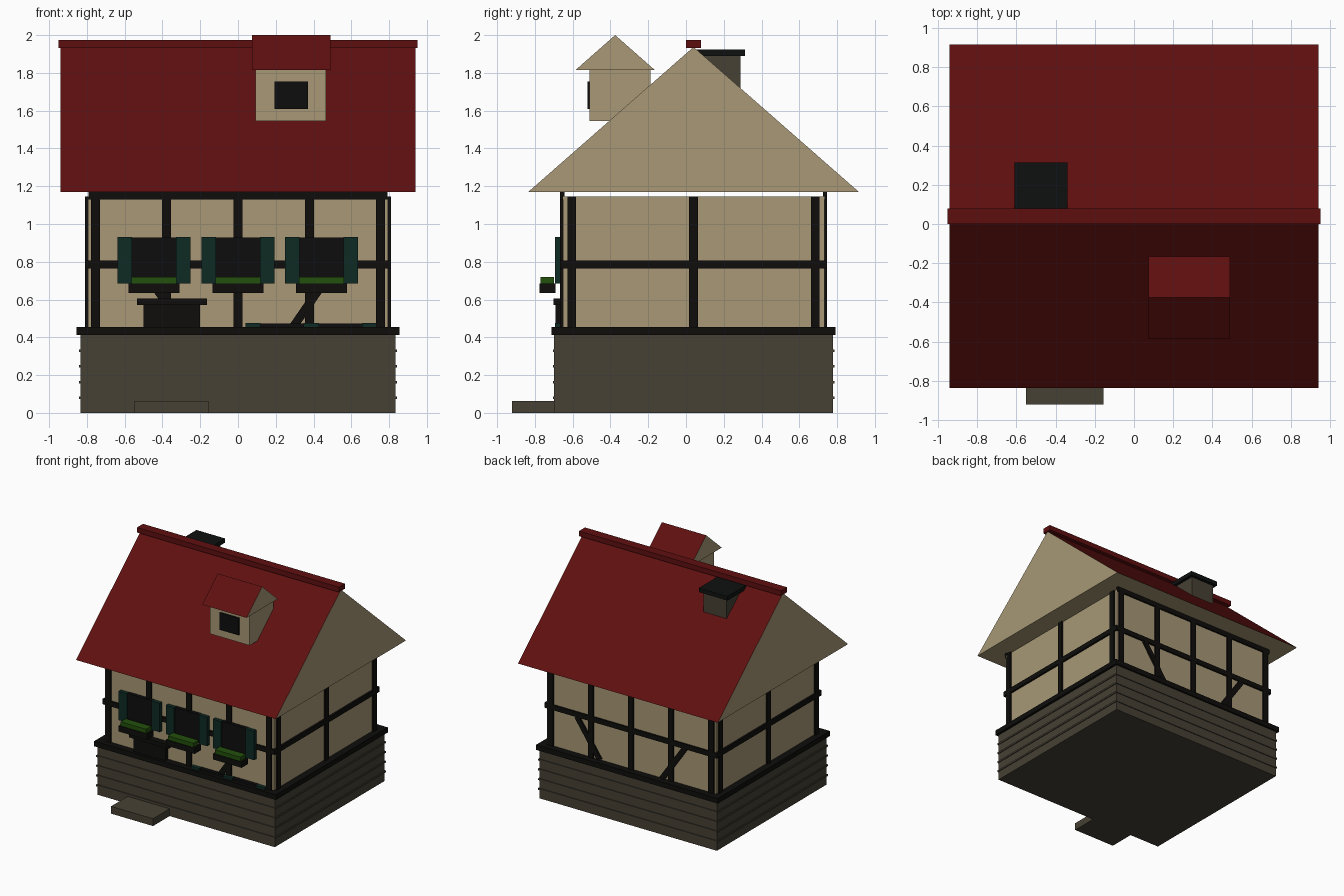
import bpy
import bmesh
import math
from mathutils import Matrix, Vector

default = bpy.data.objects.get("Cube")
if default:
    bpy.data.objects.remove(default, do_unlink=True)


def material(name, rgb):
    # sRGB bytes converted to linear values
    lin = [((c / 255 + 0.055) / 1.055) ** 2.4 if c > 10 else c / 255 / 12.92 for c in rgb]
    mat = bpy.data.materials.new(name)
    mat.use_nodes = True
    mat.diffuse_color = (*lin, 1)
    mat.node_tree.nodes["Principled BSDF"].inputs["Base Color"].default_value = (*lin, 1)
    return mat


PLASTER = material("cream plaster", (168, 152, 118))
TILE = material("red roof tile", (95, 15, 15))
STONE = material("grey brown stone", (70, 65, 52))
TIMBER = material("dark timber", (14, 13, 12))
GLASS = material("dark glass", (13, 13, 14))
SHUTTER = material("dark green paint", (14, 42, 35))
PLANT = material("leaf green", (35, 80, 12))
CAP = material("charcoal", (15, 17, 17))

MID_Y = 0.04  # the house is centred slightly behind the origin


def finish(name, bm, *mats):
    bmesh.ops.recalc_face_normals(bm, faces=bm.faces)
    mesh = bpy.data.meshes.new(name)
    bm.to_mesh(mesh)
    bm.free()
    for mat in mats:
        mesh.materials.append(mat)
    obj = bpy.data.objects.new(name, mesh)
    bpy.context.collection.objects.link(obj)
    return obj


def box(name, x, y, z, mat, tilt=0):
    """Box from (low, high) ranges, optionally tilted about the y axis."""
    spans = (x, y, z)
    centre = Vector([sum(s) / 2 for s in spans])
    size = [s[1] - s[0] for s in spans]
    bm = bmesh.new()
    bmesh.ops.create_cube(bm, size=1, matrix=Matrix.Translation(centre)
                          @ Matrix.Rotation(tilt, 4, 'Y') @ Matrix.Diagonal((*size, 1)))
    return finish(name, bm, mat)


def around(c, width):
    return (c - width / 2, c + width / 2)


def gable_roof(name, x, y, base, top):
    """Triangular prism with tiled slopes and plaster gables and soffit."""
    bm = bmesh.new()
    profile = [(y[0], base), (y[1], base), (sum(y) / 2, top)]
    face = bm.faces.new([bm.verts.new((x[0], py, pz)) for py, pz in profile])
    ext = bmesh.ops.extrude_face_region(bm, geom=[face])
    bmesh.ops.translate(bm, vec=(x[1] - x[0], 0, 0),
                        verts=[v for v in ext["geom"] if isinstance(v, bmesh.types.BMVert)])
    bmesh.ops.recalc_face_normals(bm, faces=bm.faces)
    for f in bm.faces:
        f.material_index = 1 if f.normal.z > 0.1 else 0
    return finish(name, bm, PLASTER, TILE)


# Stone base with thin projecting courses, sill and doorstep
box("foundation", (-0.835, 0.835), around(MID_Y, 1.475), (0, 0.415), STONE)
for i in range(4):
    box("stone_course", (-0.842, 0.842), around(MID_Y, 1.49),
        around(0.08 + i * 0.083, 0.014), STONE)
box("sill_beam", (-0.855, 0.855), around(MID_Y, 1.505), (0.412, 0.455), TIMBER)
box("doorstep", (-0.55, -0.155), (-0.92, -0.69), (0, 0.062), STONE)

# Plaster walls
box("walls", (-0.795, 0.795), around(MID_Y, 1.385), (0.44, 1.145), PLASTER)

# Timber frame on the long walls
for side, label in ((-1, "front"), (1, "back")):
    y = around(MID_Y + side * 0.695, 0.022)
    for i in range(-2, 3):
        box(label + "_post", around(i * 0.3775, 0.048), y, (0.45, 1.15), TIMBER)
    box(label + "_rail", (-0.805, 0.805), y, (0.765, 0.808), TIMBER)
    box(label + "_top_beam", (-0.792, 0.792), y, (1.13, 1.17), TIMBER)
    for s in (-1, 1):
        box(label + "_brace", around(s * 0.4, 0.045), y, around(0.612, 0.38),
            TIMBER, s * math.radians(34.5))

# Timber frame on the gable walls
for side, label in ((-1, "right"), (1, "left")):
    x = around(side * 0.8, 0.022)
    for i in (-1, 0, 1):
        box(label + "_post", x, around(MID_Y + i * 0.645, 0.046), (0.45, 1.145), TIMBER)
    box(label + "_rail", x, around(MID_Y, 1.41), (0.765, 0.808), TIMBER)


def window(cx, z0, planter):
    """Window with two shutters and an optional flower box."""
    box("window_glass", around(cx, 0.24), (-0.682, -0.65), (z0, z0 + 0.243), GLASS)
    for s in (-1, 1):
        box("shutter", around(cx + s * 0.155, 0.078), (-0.693, -0.66),
            (z0, z0 + 0.245), SHUTTER)
    if planter:
        box("flower_box", around(cx, 0.27), (-0.775, -0.692), (z0 - 0.05, z0), TIMBER)
        box("flower_box_plants", around(cx, 0.24), (-0.77, -0.7), (z0, z0 + 0.035), PLANT)


for cx in (-0.445, 0, 0.442):
    window(cx, 0.685, True)
for cx in (0.235, 0.54):
    window(cx, 0.23, False)

# Door and its lintel
box("door", (-0.5, -0.2), (-0.69, -0.65), (0.06, 0.572), TIMBER)
box("door_lintel", (-0.535, -0.165), (-0.702, -0.65), (0.57, 0.605), TIMBER)

# Main roof and ridge
gable_roof("main_roof", (-0.94, 0.94), around(MID_Y, 1.75), 1.17, 1.937)
box("roof_ridge", (-0.95, 0.95), around(MID_Y, 0.08), (1.932, 1.975), TILE)

# Dormer
box("dormer_walls", (0.093, 0.467), (-0.51, -0.187), (1.545, 1.82), PLASTER)
gable_roof("dormer_roof", (0.073, 0.49), (-0.585, -0.165), 1.815, 2.0)
box("dormer_window", (0.192, 0.37), (-0.522, -0.505), (1.61, 1.755), GLASS)

# Chimney
box("chimney", around(-0.475, 0.22), around(0.178, 0.22), (1.5, 1.892), STONE)
box("chimney_cap", around(-0.475, 0.27), around(0.178, 0.27), (1.89, 1.925), CAP)
